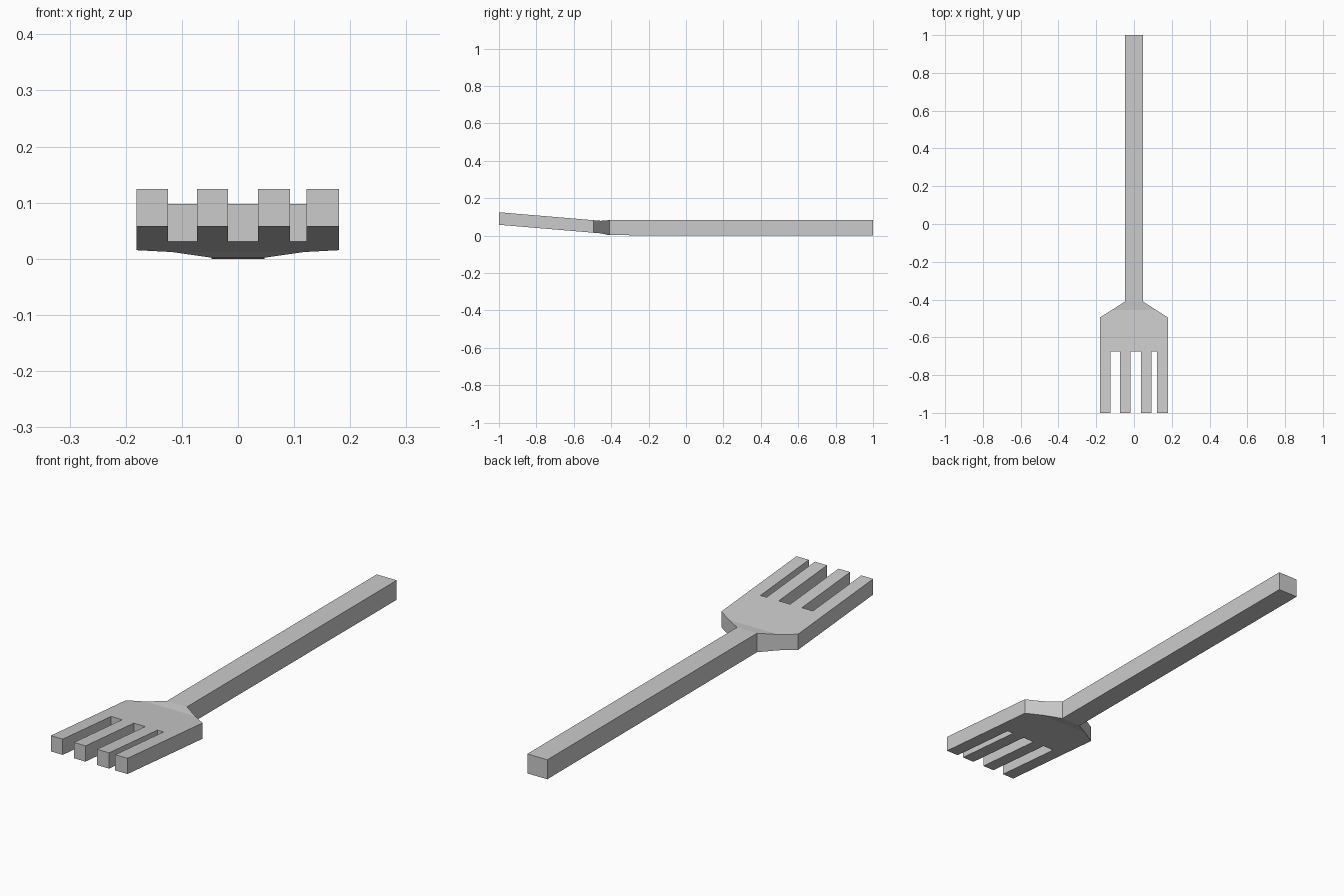
import bpy, bmesh

if "Cube" in bpy.data.objects:
    bpy.data.objects.remove(bpy.data.objects["Cube"])

TIP, SLOT, SHOULDER, CREASE, NECK, END = -1.0, -0.675, -0.495, -0.455, -0.41, 1.0
tines = [(-0.181, -0.125), (-0.073, -0.018), (0.036, 0.093), (0.122, 0.18)]
HALF, MID = 0.047, 0.117   # half widths of handle and crease


def heights(y):
    """Bottom and top height: tilted head, then level handle."""
    if y <= CREASE:
        rise = 0.084 * (CREASE - y)
        return 0.012 + rise, 0.079 + rise
    return 0.0 if y > NECK else 0.002, 0.083


# Plan outlines, counter-clockwise
outlines = [[(a, TIP), (b, TIP), (b, SLOT), (a, SLOT)] for a, b in tines]       # tines
roots = [(x, SLOT) for t in tines for x in t]
outlines.append(roots + [(0.18, SHOULDER), (MID, CREASE), (-MID, CREASE), (-0.181, SHOULDER)])  # palm
outlines.append([(-MID, CREASE), (MID, CREASE), (HALF, NECK), (-HALF, NECK)])   # neck
outlines.append([(-HALF, NECK), (HALF, NECK), (HALF, END), (-HALF, END)])       # handle

# Top and bottom skins, then walls along every unshared edge
bm = bmesh.new()
low, high, edges = {}, {}, set()
for outline in outlines:
    for x, y in outline:
        if (x, y) not in low:
            b, t = heights(y)
            low[x, y] = bm.verts.new((x, y, b))
            high[x, y] = bm.verts.new((x, y, t))
    bm.faces.new([high[p] for p in outline])
    bm.faces.new([low[p] for p in reversed(outline)])
    edges.update(zip(outline, outline[1:] + outline[:1]))
for p, q in edges:
    if (q, p) not in edges:
        bm.faces.new([low[p], low[q], high[q], high[p]])
bmesh.ops.recalc_face_normals(bm, faces=bm.faces)

mesh = bpy.data.meshes.new("fork")
bm.to_mesh(mesh)
bm.free()
bpy.context.collection.objects.link(bpy.data.objects.new("fork", mesh))
